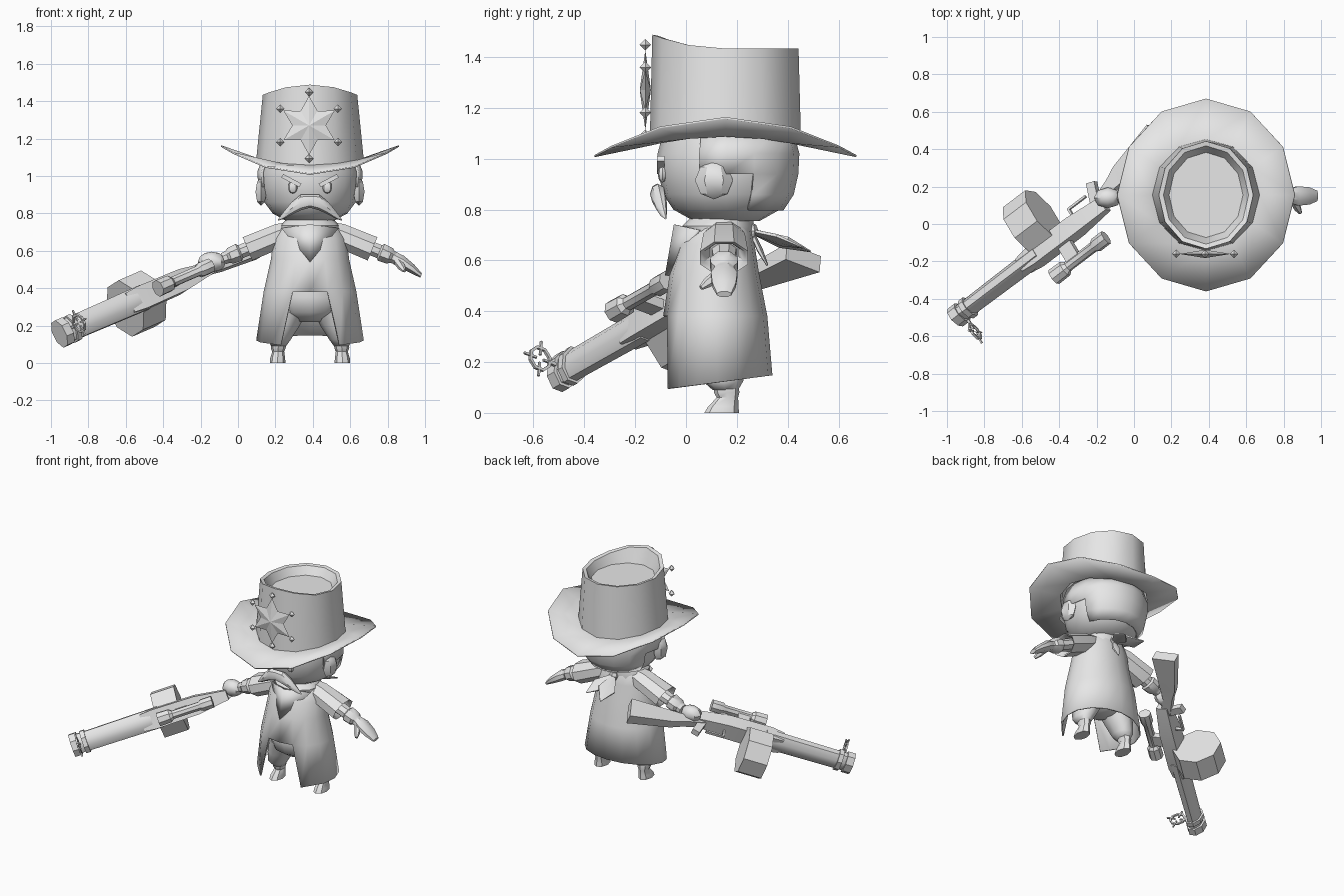
import bpy, bmesh
from math import sin, cos, pi, radians
from mathutils import Vector, Matrix

if "Cube" in bpy.data.objects:
    bpy.data.objects.remove(bpy.data.objects["Cube"], do_unlink=True)

grey = bpy.data.materials.new("plain grey")
grey.use_nodes = True
grey.diffuse_color = (0.8, 0.8, 0.8, 1)
grey.node_tree.nodes["Principled BSDF"].inputs["Base Color"].default_value = (0.8, 0.8, 0.8, 1)

CX, CY = 0.385, 0.15            # body axis
BODY = Matrix.Translation((CX, 0, 0))
FLIP = Matrix.Translation((2 * CX, 0, 0)) @ Matrix.Scale(-1, 4, (1, 0, 0))


def finish(name, bm, matrix=Matrix(), shell=0, angle=35):
    bm.transform(matrix)
    bmesh.ops.recalc_face_normals(bm, faces=bm.faces)
    me = bpy.data.meshes.new(name)
    bm.to_mesh(me)
    bm.free()
    me.materials.append(grey)
    ob = bpy.data.objects.new(name, me)
    bpy.context.collection.objects.link(ob)
    if shell:
        mod = ob.modifiers.new("thickness", 'SOLIDIFY')
        mod.thickness, mod.offset = shell, 0
    bpy.ops.object.select_all(action='DESELECT')
    bpy.context.view_layer.objects.active = ob
    ob.select_set(True)
    bpy.ops.object.shade_smooth_by_angle(angle=radians(angle))
    return ob


def skin(rings, cap_start=True, cap_end=True, keep=None):
    """Bridge closed rings of points; keep(level, column) can leave openings."""
    bm = bmesh.new()
    vs = [[bm.verts.new(p) for p in r] for r in rings]
    n = len(vs[0])
    for i in range(len(vs) - 1):
        for j in range(n):
            if keep is None or keep(i, j):
                k = (j + 1) % n
                bm.faces.new((vs[i][j], vs[i][k], vs[i + 1][k], vs[i + 1][j]))
    if cap_start:
        bm.faces.new(vs[0])
    if cap_end:
        bm.faces.new(vs[-1])
    return bm


def ring(n, z, rx, ry, ox=0, oy=0, phase=0):
    """Ellipse whose first point faces -y."""
    angles = [2 * pi * j / n + phase for j in range(n)]
    return [Vector((ox + rx * sin(a), oy - ry * cos(a), z)) for a in angles]


def lathe(name, spec, n=8, matrix=Matrix(), phase=0, angle=35):
    return finish(name, skin([ring(n, *s, phase=phase) for s in spec]), matrix, angle=angle)


def frame(origin, zdir, xdir):
    z = Vector(zdir).normalized()
    x = Vector(xdir)
    x = (x - z * x.dot(z)).normalized()
    m = Matrix((x, z.cross(x), z)).transposed().to_4x4()
    m.translation = origin
    return m


def box(name, centre, size, matrix=Matrix(), turn=Matrix()):
    bm = bmesh.new()
    bmesh.ops.create_cube(bm, size=1)
    return finish(name, bm, matrix @ Matrix.Translation(centre) @ turn @ Matrix.Diagonal((*size, 1)))


def ball(name, centre, size, matrix=Matrix(), seg=8, rings=6):
    bm = bmesh.new()
    bmesh.ops.create_uvsphere(bm, u_segments=seg, v_segments=rings, radius=1)
    return finish(name, bm, matrix @ Matrix.Translation(centre) @ Matrix.Diagonal((*size, 1)))


# --- hat: brim lifted at the sides, tall crown with a sunken top
levels = [ring(12, 0, 0.475, 0.515), ring(12, 0, 0.285, 0.295), ring(12, 0, 0.25, 0.285),
          ring(12, 0, 0.23, 0.265), ring(12, 0, 0.2, 0.23)]
for j in range(12):
    a = 2 * pi * j / 12
    side, front = sin(a) ** 2, max(0, cos(a)) ** 2
    top = 1.43 + 0.055 * front
    for level, z in zip(levels, (1.01 + 0.15 * side, 1.055 + 0.035 * side, top, top - 0.005, 1.37)):
        level[j].z = z
        level[j].y += 0.155
finish("hat", skin(levels, cap_start=False), BODY, shell=0.008, angle=40)

# --- star badge with a small stud on each point
bm = bmesh.new()
rim = []
for j in range(12):
    r = 0.09 if j % 2 else 0.158
    rim.append(bm.verts.new((r * sin(pi * j / 6), 0, r * cos(pi * j / 6))))
for y in (-0.022, 0.022):
    hub = bm.verts.new((0, y, 0))
    for j in range(12):
        bm.faces.new((hub, rim[j], rim[(j + 1) % 12]))
STAR = Matrix.Translation((CX - 0.005, -0.16, 1.27))
finish("star_badge", bm, STAR, angle=10)
for j in range(6):
    a = pi * j / 3
    ball("star_stud", (0.178 * sin(a), 0, 0.178 * cos(a)), (0.023, 0.023, 0.023), STAR, 4, 2)

# --- head, hair and face
skull = [(0.755, 0.12, 0.13), (0.8, 0.2, 0.21), (0.86, 0.245, 0.25), (0.94, 0.262, 0.268),
         (1.02, 0.268, 0.272), (1.1, 0.24, 0.25)]
lathe("head", [(z, rx, ry, 0, 0.16) for z, rx, ry in skull], 16, BODY, angle=60)
hair = [ring(16, z, rx + 0.008, ry + 0.008, 0, 0.16) for z, rx, ry in skull[1:]]
finish("hair", skin(hair, False, False, lambda i, j: 5 <= j <= 10 or (i >= 2 and j in (3, 4, 11, 12))),
       BODY, shell=0.012, angle=60)
for s, word in ((1, "left"), (-1, "right")):
    ball(word + "_ear", (s * 0.262, 0.11, 0.915), (0.034, 0.075, 0.075), BODY, 6, 4)
    ball(word + "_eye", (s * 0.092, -0.093, 0.94), (0.026, 0.018, 0.034), BODY)
    box(word + "_eyebrow", (s * 0.1, -0.1, 0.975), (0.11, 0.03, 0.022), BODY,
        Matrix.Rotation(-s * radians(28), 4, 'Y'))

# moustache: a tube along x that droops and thins to the tips
half = [(0.17, 0.765, 0.004, -0.08), (0.14, 0.79, 0.02, -0.09), (0.1, 0.825, 0.033, -0.1),
        (0.05, 0.858, 0.042, -0.11)]
whole = half + [(0, 0.866, 0.036, -0.113)] + [(-x, *rest) for x, *rest in reversed(half)]
lathe("moustache", [(x, h * 0.75, h, y, z) for x, z, h, y in whole], 8,
      BODY @ Matrix(((0, 0, 1, 0), (1, 0, 0, 0), (0, 1, 0, 0), (0, 0, 0, 1))))

# --- coat: flared shell, split at the front, hem higher at the back
shape = [(0.12, 0.283, 0.21, 0.125), (0.38, 0.243, 0.2, 0.115), (0.55, 0.205, 0.17, 0.112),
         (0.66, 0.19, 0.145, 0.12), (0.72, 0.16, 0.125, 0.13), (0.765, 0.1, 0.1, 0.14)]
coat = [ring(16, z, rx, ry, 0, cy) for z, rx, ry, cy in shape]
for p in coat[0]:
    p.z += (p.y - 0.125) * 0.13
for j in (1, 15):
    coat[0][j].x *= 1.45
finish("coat", skin(coat, False, True, lambda i, j: i > 0 or j not in (0, 15)), BODY, shell=0.01, angle=50)

# --- trousers and boots
lathe("hips", [(0.22, 0.06, 0.08, 0, 0.14), (0.27, 0.17, 0.15, 0, 0.13), (0.35, 0.2, 0.165, 0, 0.12),
               (0.45, 0.19, 0.15, 0, 0.12)], 12, BODY, angle=60)
for s, word in ((1, "left"), (-1, "right")):
    lathe(word + "_leg", [(0.09, 0.04, 0.05, s * 0.168, 0.155), (0.125, 0.062, 0.08, s * 0.165, 0.145),
                          (0.2, 0.085, 0.1, s * 0.14, 0.14), (0.3, 0.1, 0.12, s * 0.1, 0.13)], 8, BODY, angle=60)
    lathe(word + "_boot", [(0, 0.042, 0.068, s * 0.173, 0.14), (0.025, 0.04, 0.06, s * 0.173, 0.147),
                           (0.06, 0.032, 0.042, s * 0.17, 0.163), (0.08, 0.04, 0.05, s * 0.17, 0.16),
                           (0.105, 0.04, 0.05, s * 0.168, 0.158)], 8, BODY)

# --- neckerchief: collar band, front triangle, knot and tails behind
lathe("neckerchief_band", [(0.69, 0.165, 0.13, 0, 0.13), (0.735, 0.16, 0.14, 0, 0.125),
                           (0.775, 0.12, 0.12, 0, 0.145)], 12, BODY)
bm = bmesh.new()
pts = [bm.verts.new(p) for p in ((-0.15, 0.05, 0.72), (0, -0.04, 0.74), (0.15, 0.05, 0.72), (0, -0.075, 0.54))]
bm.faces.new((pts[0], pts[1], pts[3]))
bm.faces.new((pts[1], pts[2], pts[3]))
finish("neckerchief_front", bm, BODY, shell=0.016)
KNOT = Vector((CX, 0.255, 0.715))
ball("neckerchief_knot", KNOT, (0.035, 0.03, 0.035), seg=6, rings=4)
for tip, wide in (((0.33, 0.49, 0.635), 0.065), ((0.46, 0.46, 0.65), 0.055), ((0.4, 0.32, 0.58), 0.03)):
    d = Vector(tip) - KNOT
    m = frame(KNOT, d, (1, -0.4, 0.5))
    lathe("neckerchief_tail", [(0, 0.012, 0.01), (d.length * 0.55, wide, 0.012), (d.length, 0.004, 0.004)], 6, m)

# --- arms: wide sleeve, forearm, glove cuff; open left hand, gripping right hand
ARM = frame((CX + 0.14, CY, 0.69), (0.925, 0, -0.38), (0, 1, 0))
sleeve = [(-0.06, 0.07, 0.05), (0.02, 0.088, 0.07), (0.21, 0.102, 0.073), (0.2, 0.085, 0.06), (0.15, 0.06, 0.045)]
forearm = [(0.1, 0.055, 0.04), (0.25, 0.045, 0.04), (0.26, 0.06, 0.052), (0.31, 0.056, 0.048),
           (0.325, 0.042, 0.036), (0.35, 0.04, 0.034)]
palm = [(0.33, 0.04, 0.034), (0.38, 0.056, 0.036, 0, -0.004), (0.45, 0.05, 0.026, 0, -0.018),
        (0.505, 0.03, 0.013, 0, -0.034)]
for m, word in ((ARM, "left"), (FLIP @ ARM, "right")):
    lathe(word + "_sleeve", sleeve, 8, m, pi / 8)
    lathe(word + "_forearm", forearm, 8, m, pi / 8)
lathe("left_hand", palm, 8, ARM, pi / 8)
lathe("left_thumb", [(0, 0.022, 0.022), (0.05, 0.02, 0.02), (0.085, 0.01, 0.01)], 6,
      frame((0.855, 0.12, 0.54), (0.04, -0.07, -0.055), (1, 0, 0)))
ball("right_hand", (-0.14, 0.14, 0.54), (0.075, 0.056, 0.055))

# --- long gun, held rolled on its side: local x across, y toward the scope, z from muzzle to butt
D, U = Vector((0.75, 0.57, 0.325)), Vector((0.485, -0.815, 0.31))
GUN = frame((-0.955, -0.5, 0.155), D, U.cross(D))
lathe("gun_barrel", [(0.01, 0.055, 0.035), (0.01, 0.068, 0.045), (0.6, 0.074, 0.052)], 8, GUN, pi / 8)
for t, wide in ((0, 0.05), (0.075, 0.03)):
    lathe("muzzle_ring", [(t, 0.08, 0.06), (t + wide, 0.08, 0.06)], 8, GUN, pi / 8)
lathe("gun_receiver", [(0.48, 0.08, 0.055), (0.56, 0.09, 0.07), (0.85, 0.085, 0.07), (1.06, 0.045, 0.055)],
      4, GUN, pi / 4)
lathe("gun_stock", [(1.0, 0.035, 0.05, 0, -0.01), (1.14, 0.035, 0.045, 0, -0.06),
                    (1.22, 0.04, 0.07, 0, -0.08), (1.51, 0.05, 0.115, 0, -0.12)], 4, GUN, pi / 4)
box("gun_grip", (0, -0.09, 1.04), (0.04, 0.11, 0.05), GUN, Matrix.Rotation(radians(-20), 4, 'X'))
for y, z, size in ((-0.1, 0.93, (0.02, 0.012, 0.12)), (-0.075, 0.87, (0.02, 0.06, 0.012))):
    box("trigger_guard", (0, y, z), size, GUN)
lathe("drum_magazine", [(0.575, 0.16, 0.16, 0, -0.165), (0.735, 0.16, 0.16, 0, -0.165)], 8, GUN, pi / 8)
box("drum_mount", (0, -0.05, 0.65), (0.07, 0.08, 0.12), GUN)

# scope and its mount
tube = [(0.6, 0.047), (0.68, 0.045), (0.7, 0.029), (0.88, 0.029), (0.9, 0.041), (0.97, 0.041)]
lathe("scope", [(t, r, r, 0, 0.155) for t, r in tube], 8, GUN, pi / 8)
box("scope_mount", (0, 0.09, 0.75), (0.04, 0.1, 0.08), GUN)

# ring sight: eight-sided hoop with four ticks
SIGHT = GUN @ Matrix.Translation((0, 0.13, 0.055))
hoop = [ring(8, z, r, r, phase=pi / 8) for z, r in ((-0.006, 0.042), (-0.006, 0.054), (0.006, 0.054), (0.006, 0.042))]
finish("sight_ring", skin(hoop + hoop[:1], False, False), SIGHT)
for j in range(4):
    box("sight_tick", (0, 0.046, 0), (0.009, 0.06, 0.009), SIGHT @ Matrix.Rotation(pi * j / 2, 4, 'Z'))
box("sight_post", (0, -0.06, 0), (0.014, 0.03, 0.014), SIGHT)
